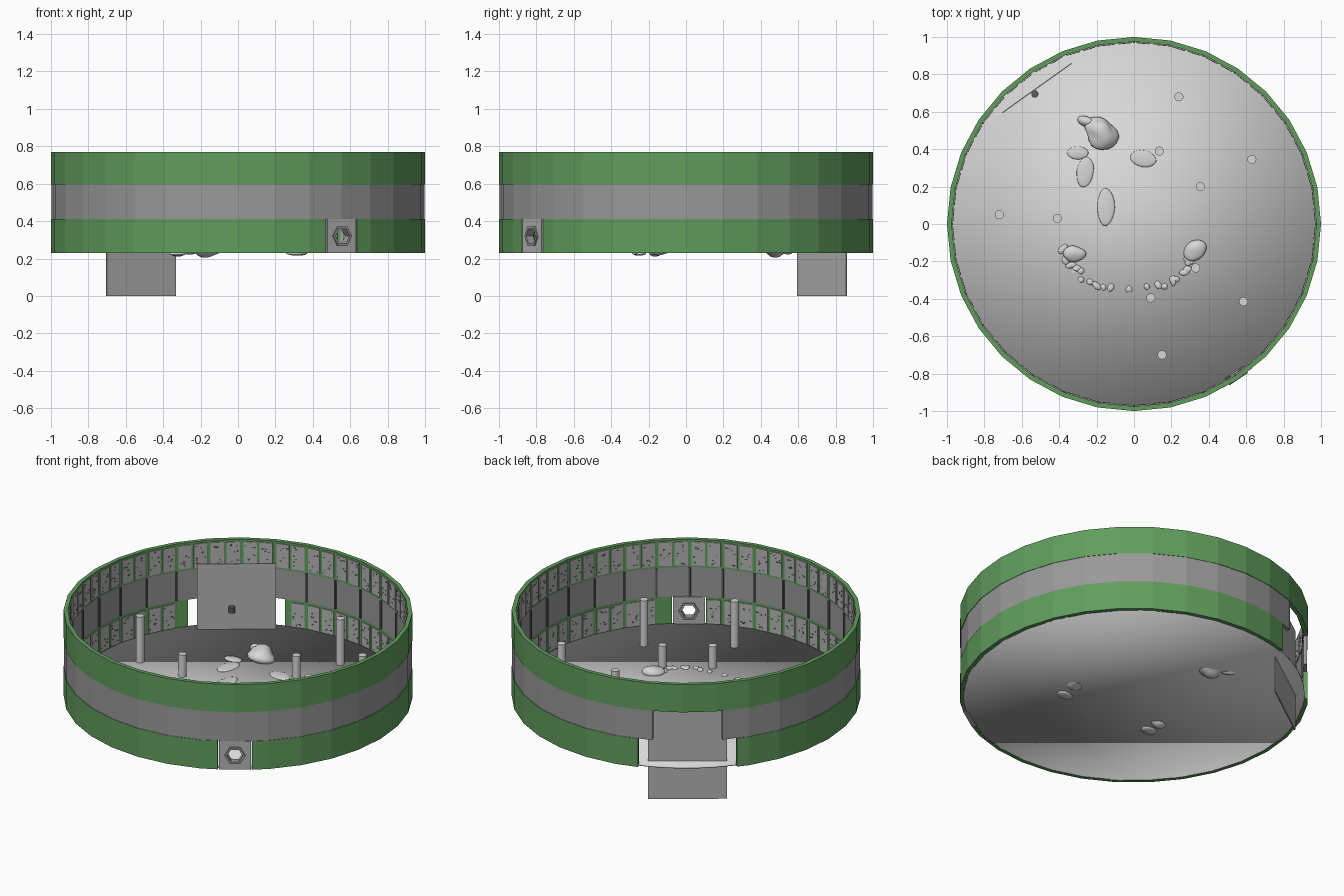
import bpy, bmesh, math, random
from math import sin, cos, radians, pi
from mathutils import Matrix, Vector

if "Cube" in bpy.data.objects:
    bpy.data.objects.remove(bpy.data.objects["Cube"], do_unlink=True)
random.seed(4)


def material(name, r, g, b):
    m = bpy.data.materials.new(name)
    m.use_nodes = True
    m.diffuse_color = (r, g, b, 1)
    m.node_tree.nodes["Principled BSDF"].inputs["Base Color"].default_value = (r, g, b, 1)
    return m


GREEN = material("wall green", 0.12, 0.34, 0.11)
GRAY = material("band gray", 0.32, 0.32, 0.32)
PLATE = material("plate gray", 0.46, 0.46, 0.46)
FLOOR = material("floor light gray", 0.68, 0.68, 0.68)
DARK = material("dark gray", 0.1, 0.1, 0.1)

STEP = 360 / 32
DOOR, HATCH = 125.5, -56.0     # directions of the door and the hatch
BASE = 0.23                    # underside of the arena
LEVELS = (BASE, 0.41, 0.595, 0.77)
FLOOR_TOP = 0.24


def finish(bm, name, mat, smooth=False):
    bmesh.ops.recalc_face_normals(bm, faces=bm.faces)
    me = bpy.data.meshes.new(name)
    bm.to_mesh(me)
    bm.free()
    me.materials.append(mat)
    for p in me.polygons:
        p.use_smooth = smooth
    ob = bpy.data.objects.new(name, me)
    bpy.context.collection.objects.link(ob)
    return ob


def facing(angle, radius, z, offset=0):
    """Frame with local x pointing outward, y along the wall, z up."""
    return (Matrix.Rotation(radians(angle), 4, "Z")
            @ Matrix.Translation((radius, offset, z)))


def add_box(bm, frame, size):
    bmesh.ops.create_cube(bm, size=1, matrix=frame @ Matrix.Diagonal((*size, 1)))


def add_cylinder(bm, x, y, z0, z1, r, sides):
    bmesh.ops.create_cone(bm, cap_ends=True, segments=sides, radius1=r, radius2=r,
                          depth=z1 - z0, matrix=Matrix.Translation((x, y, (z0 + z1) / 2)))


def add_blob(bm, x, y, z, size, rough=0.0, turn=0):
    new = bmesh.ops.create_icosphere(bm, subdivisions=3, radius=1)["verts"]
    lumps = [(Vector((random.gauss(0, 1), random.gauss(0, 1), random.gauss(0, 1))) * 2,
              random.random() * 6) for _ in range(4)]
    frame = (Matrix.Translation((x, y, z)) @ Matrix.Rotation(turn, 4, "Z")
             @ Matrix.Diagonal((*size, 1)))
    for v in new:
        wave = sum(sin(v.co.dot(d) + p) for d, p in lumps)
        v.co = frame @ (v.co * (1 + rough * wave))


def corner_radius(angle, r):
    """Radius of the 32-sided outline at an angle."""
    local = (angle % STEP) - STEP / 2
    return r * cos(radians(STEP / 2)) / cos(radians(local))


def wall_arc(name, mat, start, end, z0, z1, outer=1.0, inner=0.975):
    full = end - start >= 360
    angles = [start] + [k * STEP for k in range(-40, 80)
                        if start + 0.1 < k * STEP < end - 0.1]
    if not full:
        angles.append(end)
    bm = bmesh.new()
    rings = []
    for a in angles:
        c, s = cos(radians(a)), sin(radians(a))
        ro, ri = corner_radius(a, outer), corner_radius(a, inner)
        rings.append([bm.verts.new((r * c, r * s, z))
                      for r, z in ((ro, z0), (ro, z1), (ri, z1), (ri, z0))])
    pairs = list(zip(rings, rings[1:])) + ([(rings[-1], rings[0])] if full else [])
    for p, q in pairs:
        for i in range(4):
            j = (i + 1) % 4
            bm.faces.new((p[i], q[i], q[j], p[j]))
    if not full:
        bm.faces.new(rings[0])
        bm.faces.new(rings[-1])
    return finish(bm, name, mat)


# Ring walls, with openings for the door and the hatch
wall_arc("upper_wall", GREEN, 0, 360, LEVELS[2], LEVELS[3])
wall_arc("middle_wall", GRAY, DOOR + 11.6 - 360, DOOR - 11.6, LEVELS[1], LEVELS[2], 0.997)
wall_arc("lower_wall_left", GREEN, HATCH + 5.7, DOOR - 16.6, LEVELS[0], LEVELS[1])
wall_arc("lower_wall_right", GREEN, DOOR + 16.6 - 360, HATCH - 5.7, LEVELS[0], LEVELS[1])


def blocked(angle, margin=2.5):
    for centre, half in ((DOOR, 16.6), (HATCH, 5.7)):
        if abs((angle - centre + 180) % 360 - 180) < half + margin:
            return True
    return False


# Inner panels: two per wall facet, with small dark chips
panels, chips, posts = bmesh.new(), bmesh.new(), bmesh.new()
for k in range(32):
    mid = (k + 0.5) * STEP
    for low, z in ((True, (LEVELS[0] + LEVELS[1]) / 2), (False, (LEVELS[2] + LEVELS[3]) / 2)):
        for side in (-1, 1):
            if low and blocked(mid + side * STEP / 4):
                continue
            add_box(panels, facing(mid, 0.968, z, side * 0.046), (0.006, 0.076, 0.15))
            for _ in range(7):
                off = side * 0.046 + random.uniform(-0.03, 0.03)
                add_box(chips, facing(mid, 0.9645, z + random.uniform(-0.065, 0.065), off),
                        (0.002, random.uniform(0.006, 0.014), 0.006))
    if not blocked(k * STEP, 0) or abs(k * STEP - DOOR) > 30:
        add_box(posts, facing(k * STEP, 0.972, (LEVELS[1] + LEVELS[2]) / 2), (0.01, 0.012, 0.18))
finish(panels, "inner_panels", PLATE)
finish(chips, "panel_chips", DARK)
finish(posts, "middle_wall_posts", DARK)

# Floor disc
bm = bmesh.new()
add_cylinder(bm, 0, 0, BASE, FLOOR_TOP, 0.978, 64)
finish(bm, "floor", FLOOR, smooth=True)

# Door plate and its knob
bm = bmesh.new()
add_box(bm, facing(DOOR, 0.893, 0.327), (0.006, 0.454, 0.654))
finish(bm, "door", PLATE)
bm = bmesh.new()
add_cylinder(bm, -0.53, 0.695, 0.355, 0.39, 0.019, 16)
finish(bm, "door_knob", DARK)


# Hatch plate with a six-sided opening
def hex_ring(name, mat, outer, inner, depth, frame):
    bm = bmesh.new()
    loops = [[bm.verts.new(frame @ Vector((x, a, b))) for a, b in pts]
             for x, pts in ((depth / 2, outer), (depth / 2, inner),
                            (-depth / 2, inner), (-depth / 2, outer))]
    for n in range(4):
        p, q = loops[n], loops[(n + 1) % 4]
        for i in range(6):
            j = (i + 1) % 6
            bm.faces.new((p[i], p[j], q[j], q[i]))
    finish(bm, name, mat)


def hexagon(r):
    return [(r * cos(i * pi / 3), r * sin(i * pi / 3)) for i in range(6)]


W, H = 0.092, 0.09
plate = [(W, 0), (W, H), (-W, H), (-W, 0), (-W, -H), (W, -H)]
hatch_frame = facing(HATCH, 0.978, 0.32)
hex_ring("hatch_plate", PLATE, plate, hexagon(0.05), 0.03, hatch_frame)
hex_ring("hatch_rim", GRAY, hexagon(0.06), hexagon(0.045), 0.046, hatch_frame)

# Pillars, tall and short
tall = [(0.24, 0.68), (0.63, 0.345), (-0.72, 0.05), (0.585, -0.415), (0.15, -0.7)]
short = [(0.135, 0.39), (0.355, 0.2), (-0.41, 0.03), (0.33, -0.235), (0.09, -0.395)]
for label, spots, height in (("tall_pillars", tall, 0.3), ("short_pillars", short, 0.15)):
    bm = bmesh.new()
    for x, y in spots:
        add_cylinder(bm, x, y, BASE + 0.005, BASE + height, 0.024, 24)
    ob = finish(bm, label, FLOOR, smooth=True)
    bpy.context.view_layer.objects.active = ob
    ob.select_set(True)
    bpy.ops.object.shade_smooth_by_angle()
    ob.select_set(False)

# Boulder and low mounds
bm = bmesh.new()
add_blob(bm, -0.18, 0.49, 0.26, (0.08, 0.07, 0.05), 0.1, -0.6)
add_blob(bm, -0.24, 0.54, 0.25, (0.06, 0.03, 0.03), 0.1, -0.3)
finish(bm, "boulder", FLOOR, smooth=True)
bm = bmesh.new()
for x, y, sx, sy, turn in ((-0.3, 0.38, 0.055, 0.035, 0), (-0.26, 0.28, 0.045, 0.08, -0.15),
                           (-0.15, 0.09, 0.045, 0.1, 0), (0.05, 0.35, 0.07, 0.045, -0.2)):
    add_blob(bm, x, y, FLOOR_TOP, (sx, sy, 0.008), 0.02, turn)
finish(bm, "mounds", FLOOR, smooth=True)

# Rubble heaps joined by an arc of crumbs
bm = bmesh.new()
add_blob(bm, -0.32, -0.16, 0.245, (0.06, 0.05, 0.03), 0.08)
add_blob(bm, 0.33, -0.14, 0.245, (0.06, 0.05, 0.03), 0.08, 0.5)
for x in (-0.32, 0.31):
    add_blob(bm, x, -0.25, 0.228, (0.05, 0.035, 0.013), 0.03)
for i in range(26):
    a = pi + pi * i / 25
    if abs(a - 1.5 * pi) < 0.3 and i % 3:
        continue
    add_blob(bm, -0.02 + 0.34 * cos(a) + random.uniform(-0.02, 0.02),
             -0.13 + 0.23 * sin(a) + random.uniform(-0.015, 0.015), FLOOR_TOP,
             (random.uniform(0.015, 0.03), 0.017, 0.01), 0.06, random.random() * 3)
finish(bm, "rubble", FLOOR, smooth=True)
